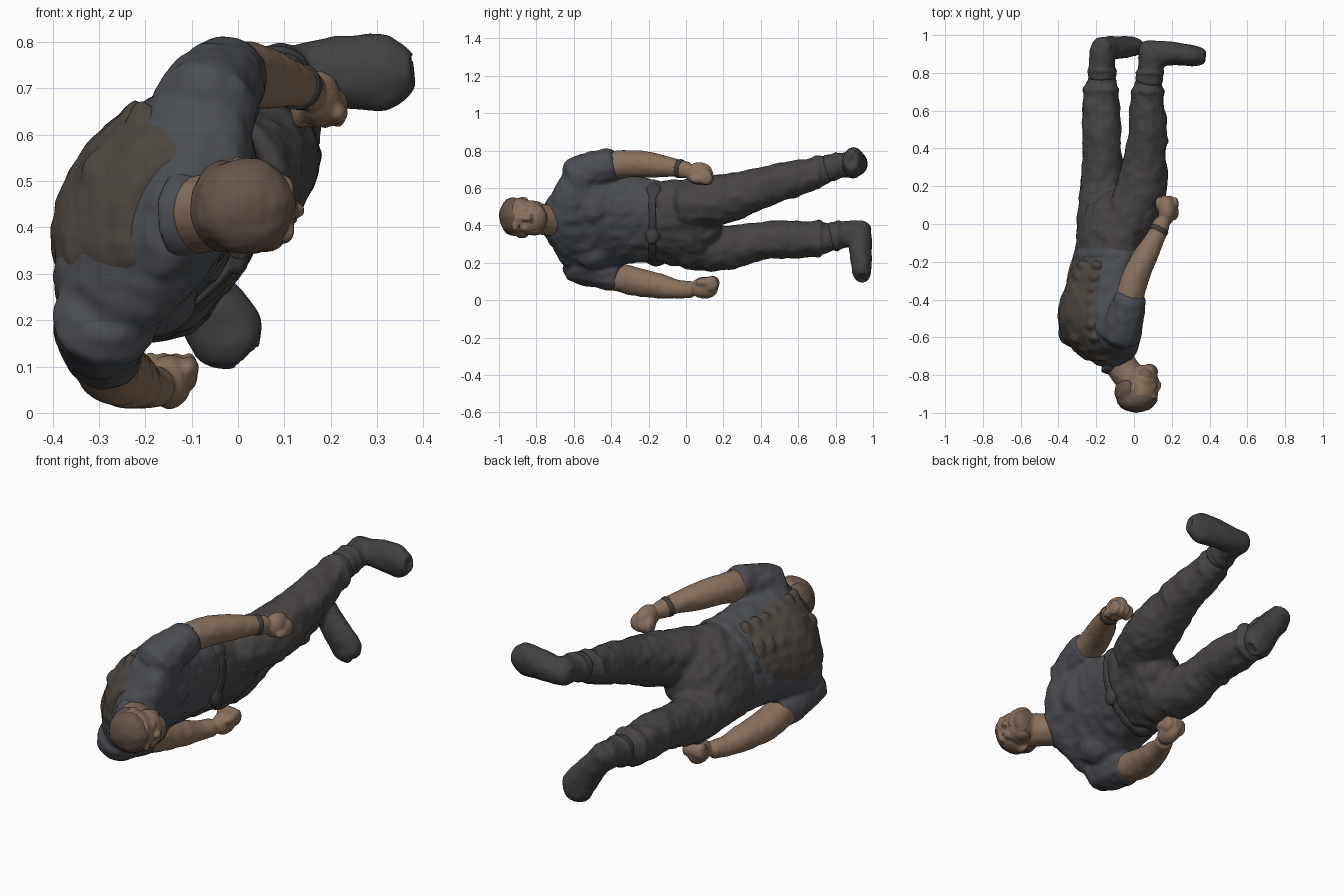
import bpy, bmesh, math
from mathutils import Vector, Matrix

SIDE = Vector((0.47, 0, 0.88))     # shoulder to shoulder direction of the lying body
Y = Vector((0, 1, 0))

folds = bpy.data.textures.new("folds", "CLOUDS")
folds.noise_scale = 0.06


def spline(pts, steps=5):
    """Catmull-Rom through tuples of any length."""
    pts = [tuple(p) for p in pts]
    out = []
    for i in range(len(pts) - 1):
        quad = pts[max(i - 1, 0)], pts[i], pts[i + 1], pts[min(i + 2, len(pts) - 1)]
        for s in range(steps):
            t = s / steps
            out.append([b + 0.5 * t * (c - a + t * (2*a - 5*b + 4*c - d + t * (3*(b - c) + d - a)))
                        for a, b, c, d in zip(*quad)])
    return out + [list(pts[-1])]


def loft(bm, rings, side=SIDE, axis=None, round_ends=0.4, n=24):
    """Rings are (x, y, z, half width along side, half depth)."""
    rings = spline([r if len(r) == 5 else (*r, r[3]) for r in rings])
    c = [Vector(r[:3]) for r in rings]
    data = []
    for i, r in enumerate(rings):
        t = axis or (c[min(i + 1, len(c) - 1)] - c[max(i - 1, 0)]).normalized()
        data.append((c[i], t, r[3], r[4]))
    if round_ends:
        for sign, at in ((-1, 0), (1, len(data))):
            p, t, w, d = data[0 if sign < 0 else -1]
            data.insert(at, (p + t * sign * round_ends * min(w, d), t, w * 0.6, d * 0.6))
    loops = []
    for p, t, w, d in data:
        s = (side - t * t.dot(side)).normalized()
        f = t.cross(s)
        loops.append([bm.verts.new(p + s * w * math.cos(a) + f * d * math.sin(a))
                      for a in (2 * math.pi * k / n for k in range(n))])
    faces = [bm.faces.new(loops[0]), bm.faces.new(loops[-1])]
    for a, b in zip(loops, loops[1:]):
        for k in range(n):
            faces.append(bm.faces.new((a[k], a[(k + 1) % n], b[(k + 1) % n], b[k])))
    bmesh.ops.recalc_face_normals(bm, faces=faces)


def blob(bm, centre, radii):
    m = Matrix.Translation(centre) @ Matrix.Diagonal((*radii, 1))
    bmesh.ops.create_uvsphere(bm, u_segments=20, v_segments=12, radius=1, matrix=m)


def finish(bm, name, colour, voxel=0.011, noise=0.0, smooth=5):
    me = bpy.data.meshes.new(name)
    bm.to_mesh(me)
    bm.free()
    ob = bpy.data.objects.new(name, me)
    bpy.context.collection.objects.link(ob)
    mat = bpy.data.materials.new(name)
    mat.diffuse_color = (*colour, 1)
    me.materials.append(mat)
    rm = ob.modifiers.new("fuse", "REMESH")
    rm.mode, rm.voxel_size, rm.use_smooth_shade = "VOXEL", voxel, True
    if noise:
        dp = ob.modifiers.new("folds", "DISPLACE")
        dp.texture, dp.strength, dp.mid_level = folds, noise, 0.5
    sm = ob.modifiers.new("soften", "SMOOTH")
    sm.factor, sm.iterations = 0.5, smooth
    return ob


SKIN, SHIRT, TROUSER = (0.25, 0.165, 0.11), (0.07, 0.075, 0.085), (0.065, 0.06, 0.057)
BOOT, HAIR, DARK = (0.055, 0.055, 0.055), (0.13, 0.09, 0.07), (0.05, 0.05, 0.052)
BACK = (0.075, 0.062, 0.052)

# shirt: chest plus two short sleeves
bm = bmesh.new()
loft(bm, [(-.125, -.71, .43, .16, .105), (-.15, -.66, .43, .26, .14), (-.18, -.57, .43, .32, .165),
          (-.185, -.45, .43, .29, .175), (-.16, -.3, .43, .25, .165), (-.135, -.12, .42, .24, .155)],
     axis=Y)
loft(bm, [(-.075, -.59, .65, .115), (-.045, -.48, .70, .10), (-.015, -.38, .73, .085)])
loft(bm, [(-.285, -.59, .21, .115), (-.295, -.48, .165, .1), (-.28, -.37, .13, .084)])
# shirt: chest volume
for s in (-1, 1):
    mid = Vector((-.185, -.49, .43)) + SIDE * 0.13 * s
    blob(bm, mid + Vector((.075, 0, -.04)), (.085, .12, .11))
finish(bm, "shirt", SHIRT, noise=0.022)

# shirt back: padded panel in rows down the spine
bm = bmesh.new()
rows = [(-.17, -.67, .44, .20, .13), (-.2, -.57, .44, .25, .165), (-.205, -.45, .44, .25, .178),
        (-.178, -.3, .44, .21, .165), (-.15, -.2, .43, .21, .155)]
loft(bm, rows, axis=Y)
for i in range(7):
    u = i / 6
    for s in (-1, 0, 1):
        wide = .14 - .04 * u
        p = Vector((-.305 + .04 * u - .03 * math.sin(u * 3), -.60 + .38 * u, .50)) + SIDE * wide * s
        blob(bm, p + Vector((.03, 0, -.015)) * abs(s), (.035, .034, .07))
finish(bm, "shirt_back", BACK, 0.01, 0.018, 3)

# collar
bm = bmesh.new()
loft(bm, [(-.115, -.71, .43, .105, .095), (-.085, -.735, .43, .088, .082)], round_ends=0.2)
finish(bm, "collar", SHIRT, 0.01, 0.01, 2)

# trousers: pelvis plus two legs
bm = bmesh.new()
loft(bm, [(-.135, -.16, .42, .235, .155), (-.12, -.02, .41, .25, .16), (-.095, .09, .405, .225, .145)],
     axis=Y)
loft(bm, [(-.03, .0, .51, .135), (.04, .2, .54, .135), (.062, .4, .60, .108), (.075, .5, .63, .102),
          (.07, .62, .66, .093), (.08, .76, .705, .072)])
loft(bm, [(-.17, .0, .30, .135), (-.165, .2, .28, .122), (-.17, .4, .315, .1), (-.17, .5, .325, .104),
          (-.175, .62, .325, .1), (-.17, .78, .335, .078)])
blob(bm, (-.075, .10, .41), (.12, .09, .13))
# trousers: gathered cuffs and knee folds
for p, r in (((.075, .70, .685), .093), ((-.173, .71, .33), .104), ((.072, .44, .61), .111),
             ((-.17, .43, .318), .106)):
    blob(bm, p, (r, .035, r))
finish(bm, "trousers", TROUSER, noise=0.024)

# belt with pouches
bm = bmesh.new()
loft(bm, [(-.14, -.20, .42, .242, .164), (-.135, -.16, .42, .243, .164)], axis=Y, round_ends=0)
blob(bm, (.0, -.18, .345), (.025, .04, .05))
blob(bm, (-.02, -.17, .575), (.055, .06, .05))
blob(bm, (-.19, -.16, .22), (.05, .06, .04))
finish(bm, "belt", DARK, 0.009, 0.01, 3)

# boots: shaft and foot
bm = bmesh.new()
loft(bm, [(.08, .76, .705, .076), (.088, .82, .72, .067), (.09, .90, .73, .07)])
blob(bm, (.085, .80, .715), (.078, .02, .08))
loft(bm, [(.05, .91, .73, .06, .06), (.13, .905, .73, .066, .066), (.23, .90, .735, .08, .06),
          (.32, .89, .735, .08, .055), (.37, .885, .738, .05, .04)], side=Vector((0, 0, 1)))
finish(bm, "upper_boot", BOOT, 0.009, 0.012, 4)
bm = bmesh.new()
loft(bm, [(-.17, .78, .34, .08), (-.17, .84, .35, .07), (-.165, .92, .36, .072)])
blob(bm, (-.17, .81, .345), (.082, .02, .085))
loft(bm, [(-.18, .93, .39, .06), (-.13, .93, .32, .064, .064), (-.07, .935, .235, .078, .058),
          (-.015, .94, .158, .08, .053), (.01, .942, .125, .05, .04)], side=Vector((.8, 0, .58)))
finish(bm, "lower_boot", BOOT, 0.009, 0.012, 4)

# bare arms with closed hands
arms = {
    "upper_arm": ([(-.03, -.42, .72, .077), (.005, -.29, .73, .073), (.06, -.17, .722, .065),
                   (.115, -.07, .71, .05), (.15, .01, .695, .045)], (.175, .07, .677), -1),
    "lower_arm": ([(-.29, -.42, .14, .077), (-.275, -.27, .10, .076), (-.24, -.14, .075, .066),
                   (-.205, -.04, .058, .05), (-.175, .03, .056, .045)], (-.147, .10, .067), 1),
}
for name, (path, hand, curl) in arms.items():
    bm = bmesh.new()
    loft(bm, path)
    h = Vector(hand)
    blob(bm, h, (.048, .075, .06))
    for k in range(4):             # fingers curled across the palm
        x = -.042 + .028 * k
        blob(bm, h + Vector((x, .048 - abs(k - 1.5) * .008, curl * .022)), (.02, .038, .042))
    blob(bm, h + Vector((.04, -.005, curl * .03)), (.022, .045, .024))
    finish(bm, name, SKIN, 0.008, 0.008, 3)

# wrist band
bm = bmesh.new()
loft(bm, [(.126, -.045, .706, .052), (.138, -.02, .701, .05)], round_ends=0)
finish(bm, "wrist_band", DARK, 0.007, 0, 1)

# head: neck, skull, jaw, nose, brow, cheeks, ears
bm = bmesh.new()
loft(bm, [(-.13, -.65, .43, .10, .095), (-.075, -.74, .43, .084), (-.0, -.84, .44, .085)])
blob(bm, (.02, -.895, .445), (.108, .098, .104))
blob(bm, (.05, -.83, .44), (.078, .085, .094))
blob(bm, (.08, -.785, .435), (.045, .045, .065))
blob(bm, (.125, -.855, .437), (.02, .028, .018))
blob(bm, (.115, -.885, .438), (.016, .035, .012))
for s in (-1, 1):
    blob(bm, (.104, -.915, .44 + .038 * s), (.02, .014, .036))
    blob(bm, (.095, -.86, .437 + .045 * s), (.026, .026, .028))
    blob(bm, (.0, -.875, .442 + .097 * s), (.018, .032, .014))
finish(bm, "head", SKIN, 0.007, 0.007, 3)

# eyes sit dark under the brow
bm = bmesh.new()
for s in (-1, 1):
    blob(bm, (.105, -.893, .44 + .037 * s), (.013, .01, .018))
finish(bm, "eyes", DARK, 0.004, 0, 1)

# short hair over the crown and back of the skull
bm = bmesh.new()
blob(bm, (.015, -.922, .447), (.11, .077, .104))
blob(bm, (-.03, -.885, .445), (.073, .085, .1))
finish(bm, "hair", HAIR, 0.008, 0.012, 2)

# short beard and moustache
bm = bmesh.new()
blob(bm, (.085, -.782, .435), (.042, .042, .06))
blob(bm, (.116, -.825, .437), (.018, .011, .036))
for s in (-1, 1):
    blob(bm, (.055, -.81, .438 + .066 * s), (.045, .045, .026))
finish(bm, "beard", (0.17, 0.115, 0.08), 0.007, 0.006, 2)
